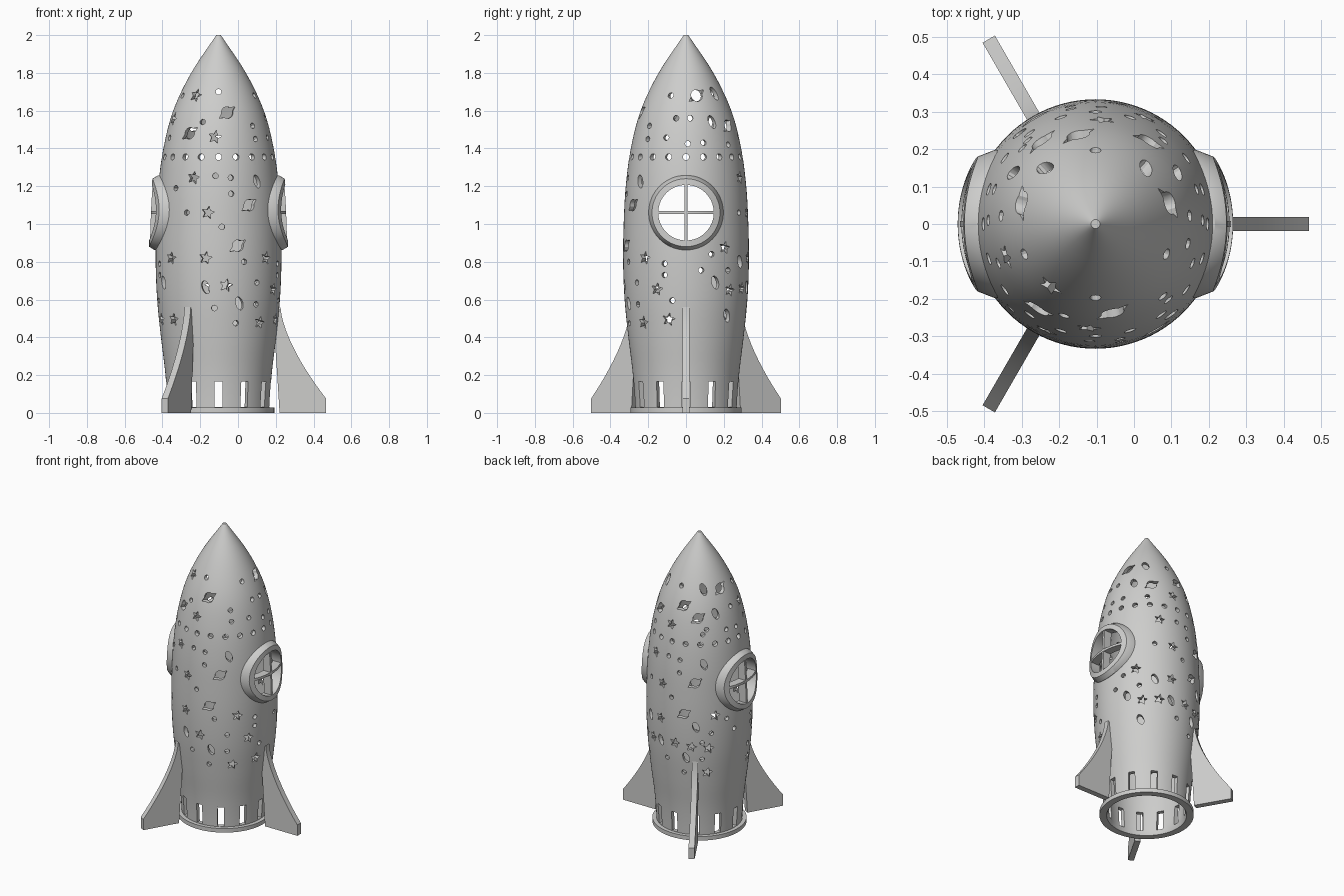
import bpy, bmesh, math
from math import sin, cos, pi, radians, sqrt

if "Cube" in bpy.data.objects:
    bpy.data.objects.remove(bpy.data.objects["Cube"])

CX = -0.103          # rocket axis
WIN_Z = 1.06         # porthole centre height
WALL = 0.028
SEG = 96
RADII = [.268, .281, .305, .325, .333, .330, .319, .292, .240, .145, .012]  # every 0.2 in z

grey = bpy.data.materials.new("light_grey")
grey.diffuse_color = (0.61, 0.61, 0.6, 1)
grey.use_nodes = True
grey.node_tree.nodes["Principled BSDF"].inputs["Base Color"].default_value = grey.diffuse_color


def radius(z):
    """Smooth hull radius at height z."""
    t = min(max(z / 0.2, 0), 9.9999)
    i = int(t)
    f = t - i
    p = lambda k: RADII[min(max(k, 0), 10)]
    m0, m1 = (p(i + 1) - p(i - 1)) / 2, (p(i + 2) - p(i)) / 2
    if i == 9:
        m1 = p(10) - p(9)
    return ((2*f**3 - 3*f*f + 1) * p(i) + (f**3 - 2*f*f + f) * m0
            + (3*f*f - 2*f**3) * p(i + 1) + (f**3 - f*f) * m1)


def smooth_object(ob):
    bpy.ops.object.select_all(action='DESELECT')
    ob.select_set(True)
    bpy.context.view_layer.objects.active = ob
    bpy.ops.object.shade_smooth_by_angle(angle=radians(30))


def finish(name, bm, smooth=True):
    bmesh.ops.recalc_face_normals(bm, faces=bm.faces)
    me = bpy.data.meshes.new(name)
    bm.to_mesh(me)
    bm.free()
    me.materials.append(grey)
    ob = bpy.data.objects.new(name, me)
    bpy.context.collection.objects.link(ob)
    if smooth:
        smooth_object(ob)
    return ob


def loft(bm, rings, close):
    """Bridge closed rings of points; close joins last ring to first, else cap the ends."""
    vs = [[bm.verts.new(p) for p in r] for r in rings]
    n = len(vs[0])
    for a in range(len(vs) if close else len(vs) - 1):
        r, s = vs[a], vs[(a + 1) % len(vs)]
        for k in range(n):
            bm.faces.new((r[k], r[(k + 1) % n], s[(k + 1) % n], s[k]))
    if not close:
        bm.faces.new(vs[0])
        bm.faces.new(vs[-1])


def radial_prism(bm, outline, az, z, r0, r1):
    """Extrude a flat outline outwards from the axis at an azimuth."""
    a = radians(az)
    loft(bm, [[(CX + r*cos(a) - u*sin(a), r*sin(a) + u*cos(a), z + v) for u, v in outline]
              for r in (r0, r1)], False)


# Hollow hull with base flange, lathed as one closed outer and inner skin
zs = [0.028 + 1.972 * k / 48 for k in range(49)]
outer = [(.295, 0), (.295, .028)] + [(radius(z), z) for z in zs]
inner = [(max(radius(z) - WALL, .004), z) for z in reversed(zs) if z < 1.93] + [(.25, 0)]
bm = bmesh.new()
rings = [[bm.verts.new((CX + r*cos(2*pi*k/SEG), r*sin(2*pi*k/SEG), z)) for k in range(SEG)]
         for r, z in outer + inner]
for a in range(len(rings)):
    if a == len(outer) - 1:          # nose: outer and inner tips are capped apart
        bm.faces.new(rings[a])
        bm.faces.new(list(reversed(rings[a + 1])))
        continue
    r, s = rings[a], rings[(a + 1) % len(rings)]
    for k in range(SEG):
        bm.faces.new((r[k], r[(k + 1) % SEG], s[(k + 1) % SEG], s[k]))
hull = finish("hull", bm, False)


# Cut-out outlines
def ellipse(a, b, n=16, tilt=0.0, tips=1.0):
    pts = []
    for k in range(n):
        t = 2 * pi * k / n
        s = tips if k in (0, n // 2) else 1
        u, v = a * cos(t) * s, b * sin(t)
        pts.append((u*cos(tilt) - v*sin(tilt), u*sin(tilt) + v*cos(tilt)))
    return pts


star = [((.036 if k % 2 == 0 else .016) * sin(k*pi/5 + .2),
         (.036 if k % 2 == 0 else .016) * cos(k*pi/5 + .2)) for k in range(10)]
planet = ellipse(.031, .031, 16, .6, 1.75)
oval = ellipse(.036, .020, 16, 1.9)
dot = ellipse(.015, .015, 12)

# Cut-out positions: azimuth in degrees, height
STARS = [(-126, 1.68), (-94, 1.46), (-115, 1.245), (-100, 1.06), (-102, .82), (-83, .675),
         (-46, .478), (-139, .495), (-41, .82), (-28, .655), (-17, .495), (38, .875),
         (45, .65), (64, .66), (-160, 1.555)]
PLANETS = [(-124, 1.48), (-79, 1.59), (-60, 1.1), (-72, .885), (16, 1.68), (57, 1.52)]
OVALS = [(-50, 1.225), (-152, .69), (-102, .665), (-70, .58), (48, 1.69), (32, 1.54),
         (43, .515), (59, .8)]
DOTS = [(-109, 1.54), (-90, 1.7), (-93, 1.255), (-121, 1.06), (-78, 1.16), (-78, 1.245),
        (-87, .985), (-52, .575), (-94, .555), (-73, .475), (-66, .8), (-52, .69),
        (-47, 1.52), (-46, 1.45), (-23, 1.68), (-12, 1.56), (5, 1.56), (19, 1.43),
        (-22, 1.457), (2, 1.425), (51, 1.42), (-20, .79), (-20, .73), (14, .755),
        (24, .84), (-13, .595), (42, .755), (-45, 1.19)]

batches = {}
placed = [(0, WIN_Z, .2), (180, WIN_Z, .2)]


def batch(name):
    if name not in batches:
        batches[name] = bmesh.new()
    return batches[name]


def punch(name, outline, az, z, gap):
    r = radius(z)
    for a2, z2, g2 in placed:
        d = radians((az - a2 + 180) % 360 - 180) * (r - .03)
        if math.hypot(d, z - z2) < gap + g2:
            return
    placed.append((az, z, gap))
    radial_prism(batch(name), outline, az, z, r - .06, r + .04)


# Ring of round holes, then the pattern and its copies on the far sides
for k in range(20):
    punch("row", ellipse(.017, .017, 16), 18 * k, 1.355, .018)
SHAPES = (("star", star, STARS, .037), ("planet", planet, PLANETS, .046),
          ("oval", oval, OVALS, .036), ("dot", dot, DOTS, .016))
for far in (False, True):
    for name, outline, spots, gap in SHAPES:
        for az, z in spots:
            if far:
                az = az + 180 if az < -45 else 180 - az
            punch(name, outline, az, z, gap)

# Base slots
box = [(-.021, -.0675), (.021, -.0675), (.021, .0675), (-.021, .0675)]
for k in range(12):
    radial_prism(batch("slot"), box, 30 * k, .0985, .2, .36)
# Porthole openings
for az in (0, 180):
    radial_prism(batch("porthole"), ellipse(.16, .16, 48), az, WIN_Z, .18, .45)

# Cut each batch in turn, keeping the hull if a cut goes wrong
for name, cutter_bm in batches.items():
    cutter = finish(name + "_cutter", cutter_bm, False)
    for use_self in (False, True):
        mod = hull.modifiers.new("cut", 'BOOLEAN')
        mod.operation, mod.solver, mod.object = 'DIFFERENCE', 'EXACT', cutter
        mod.use_self = use_self
        bpy.context.view_layer.update()
        graph = bpy.context.evaluated_depsgraph_get()
        cut = bpy.data.meshes.new_from_object(hull.evaluated_get(graph))
        hull.modifiers.clear()
        if len(cut.vertices) > len(hull.data.vertices):
            hull.data = cut
            break
    bpy.data.objects.remove(cutter)
smooth_object(hull)


# Portholes: bevelled frame and cross bars following the hull curve
def on_hull(side, y, z, off):
    r = radius(z) + off
    return (CX + side * sqrt(r*r - y*y), y, z)


FRAME = [(.198, -.015), (.198, .006), (.180, .035), (.147, .035), (.147, -.03), (.17, -.02)]
for side, label in ((1, "right"), (-1, "left")):
    bm = bmesh.new()
    loft(bm, [[on_hull(side, p*cos(2*pi*k/64), WIN_Z + p*sin(2*pi*k/64), off) for k in range(64)]
              for p, off in FRAME], True)
    finish(label + "_window_frame", bm)
    bm = bmesh.new()
    for upright in (True, False):
        rings = []
        for k in range(17):
            t = -.152 + .304 * k / 16
            rings.append([on_hull(side, w if upright else t, WIN_Z + (t if upright else w), off)
                          for w, off in ((-.008, -.025), (.008, -.025), (.008, .03), (-.008, .03))])
        loft(bm, rings, False)
    finish(label + "_window_bars", bm)

# Three swept fins
edge = [(.57, 0), (.57, .075)]
for k in range(1, 13):
    t = k / 12
    edge.append((.57 - .242 * (1 - (1 - t)**1.55), .075 + .485 * t))
fin = edge + [(.305, .52), (.300, .36), (.312, .18), (.323, 0)]
for i, az in enumerate((0, 120, 240)):
    a = radians(az)
    bm = bmesh.new()
    loft(bm, [[(CX + r*cos(a) - w*sin(a), r*sin(a) + w*cos(a), z) for r, z in fin]
              for w in (-.019, .019)], False)
    finish("fin_%d" % (i + 1), bm)
